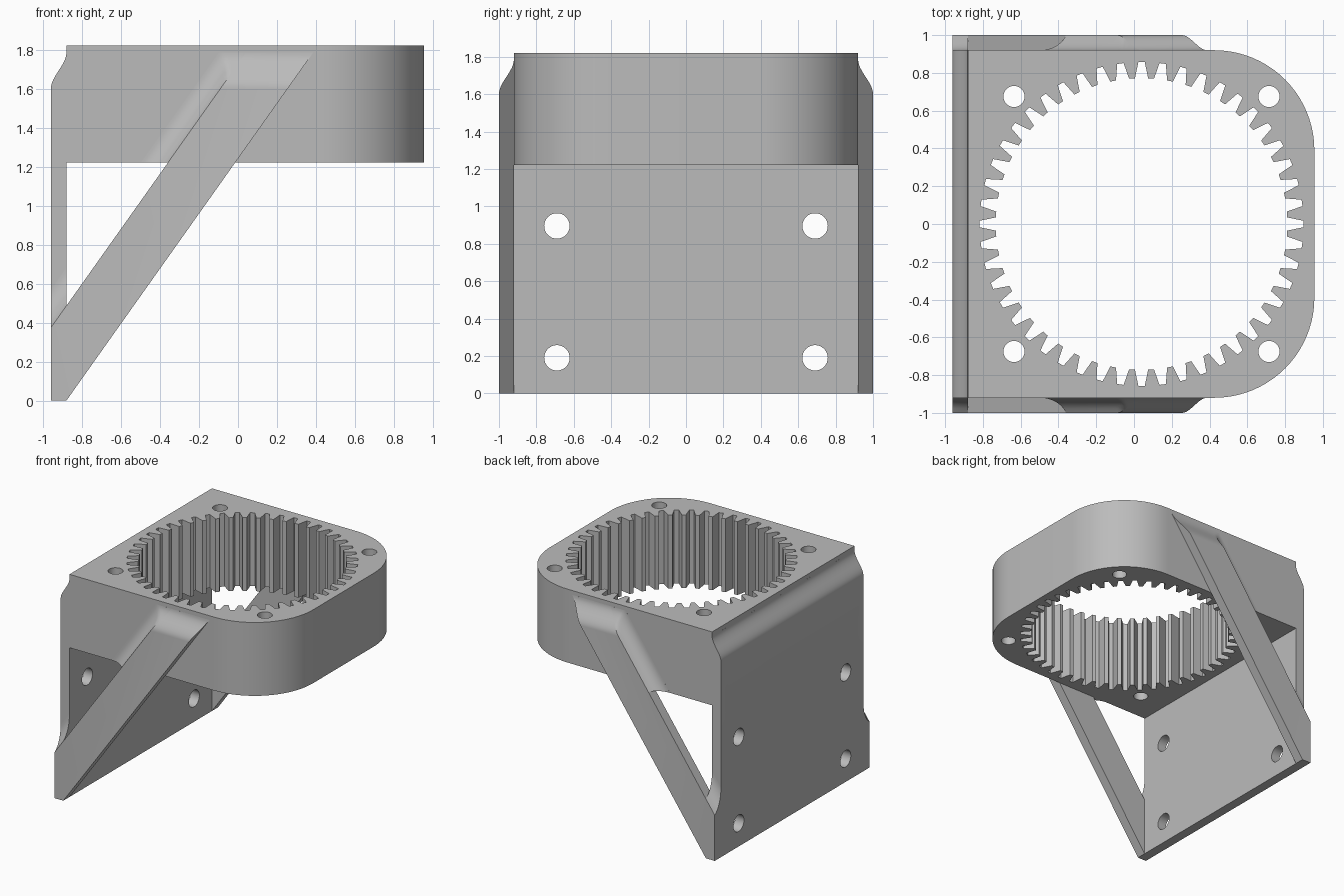
import bpy, bmesh, math
from mathutils import Vector

if "Cube" in bpy.data.objects:
    bpy.data.objects.remove(bpy.data.objects["Cube"], do_unlink=True)

grey = bpy.data.materials.new("grey_plastic")
grey.use_nodes = True
grey.diffuse_color = (0.5, 0.5, 0.5, 1)
grey.node_tree.nodes["Principled BSDF"].inputs["Base Color"].default_value = grey.diffuse_color

SIDE = 0.92            # half depth of the block and plate
STEP = 0.08            # how far the struts and back plate stand proud
BACK = -0.88           # back of the block, inner face of the plate
LOW, TOP = 1.22, 1.82  # block underside and top
S0, S1 = 1.6, 1.785    # heights of the S-shaped blend
SLOPE = 1.41           # strut rise over run
WIDTH = 0.345          # strut width measured along x
CENTRE = 0.04          # ring gear axis


def blend(z):
    t = min(max((z - S0) / (S1 - S0), 0), 1)
    return max(1 - t * t * (3 - 2 * t), 0.002)


blend_heights = [S0 + (S1 - S0) * i / 12 for i in range(13)]


def link(name, mesh):
    ob = bpy.data.objects.new(name, mesh)
    bpy.context.collection.objects.link(ob)
    mesh.materials.clear()
    mesh.materials.append(grey)
    return ob


def smooth(ob):
    bpy.ops.object.select_all(action="DESELECT")
    ob.select_set(True)
    bpy.context.view_layer.objects.active = ob
    bpy.ops.object.shade_smooth_by_angle(angle=math.radians(25))


def loft(name, rings, cuts=()):
    """Skin closed rings, cap the ends, then trim by (point, normal) planes."""
    bm = bmesh.new()
    rows = [[bm.verts.new(p) for p in ring] for ring in rings]
    n = len(rows[0])
    for a, b in zip(rows, rows[1:]):
        for i in range(n):
            j = (i + 1) % n
            bm.faces.new((a[i], a[j], b[j], b[i]))
    bm.faces.new(rows[0])
    bm.faces.new(rows[-1])
    for point, normal in cuts:
        bmesh.ops.bisect_plane(bm, geom=bm.verts[:] + bm.edges[:] + bm.faces[:],
                               plane_co=point, plane_no=normal, clear_outer=True)
        bmesh.ops.holes_fill(bm, edges=[e for e in bm.edges if e.is_boundary])
    bmesh.ops.recalc_face_normals(bm, faces=bm.faces[:])
    mesh = bpy.data.meshes.new(name)
    bm.to_mesh(mesh)
    bm.free()
    return link(name, mesh)


def circle(x, y, r, n=32):
    return [(x + r * math.cos(math.tau * i / n), y + r * math.sin(math.tau * i / n))
            for i in range(n)]


# Block outline: square at the back, large round corners at the front
radius, end = 0.53, 0.955
outline = [(BACK, SIDE), (BACK, -SIDE)]
for sign, start in ((-1, -90), (1, 0)):
    for i in range(21):
        a = math.radians(start + 4.5 * i)
        outline.append((end - radius + radius * math.cos(a),
                        sign * (SIDE - radius) + radius * math.sin(a)))

# Internal gear: each tooth space narrows outward
TEETH = 48
space = [(0.772, -0.035), (0.815, -0.026), (0.857, -0.017),
         (0.857, 0.017), (0.815, 0.026), (0.772, 0.035)]
gear = []
for k in range(TEETH):
    for r, w in space:
        a = math.tau * k / TEETH + w / r
        gear.append((CENTRE + r * math.cos(a), r * math.sin(a)))

loops = [outline, gear]
loops += [circle(CENTRE + sx * 0.675, sy * 0.675, 0.056) for sx in (-1, 1) for sy in (-1, 1)]
curve = bpy.data.curves.new("ring_gear_outline", "CURVE")
curve.dimensions = "2D"
curve.fill_mode = "BOTH"
curve.extrude = (TOP - LOW) / 2
for loop in loops:
    spline = curve.splines.new("POLY")
    spline.points.add(len(loop) - 1)
    for p, (x, y) in zip(spline.points, loop):
        p.co = (x, y, 0, 1)
    spline.use_cyclic_u = True
helper = bpy.data.objects.new("ring_gear_outline", curve)
bpy.context.collection.objects.link(helper)
graph = bpy.context.evaluated_depsgraph_get()
mesh = bpy.data.meshes.new_from_object(helper.evaluated_get(graph))
bpy.data.objects.remove(helper, do_unlink=True)
bm = bmesh.new()
bm.from_mesh(mesh)
bmesh.ops.remove_doubles(bm, verts=bm.verts[:], dist=0.0001)
bmesh.ops.translate(bm, verts=bm.verts[:], vec=(0, 0, (LOW + TOP) / 2))
bmesh.ops.recalc_face_normals(bm, faces=bm.faces[:])
bm.to_mesh(mesh)
bm.free()
smooth(link("ring_gear_block", mesh))

# Back plate with blended top
profile = [(BACK, S1), (BACK, 0), (BACK - STEP, 0)]
profile += [(BACK - STEP * blend(z), z) for z in blend_heights]
plate = loft("back_plate", [[(x, y, z) for x, z in profile] for y in (-SIDE, SIDE)])

# Mounting holes through the plate
for y in (-0.69, 0.69):
    for z in (0.19, 0.895):
        ends = [[(x, y + cy, z + cz) for cy, cz in circle(0, 0, 0.068)]
                for x in (BACK - 0.2, BACK + 0.1)]
        cutter = loft("hole_cutter", ends)
        cutter.hide_render = True
        cut = plate.modifiers.new("hole", "BOOLEAN")
        cut.operation = "DIFFERENCE"
        cut.solver = "EXACT"
        cut.object = cutter
        bpy.context.view_layer.objects.active = plate
        bpy.ops.object.modifier_apply(modifier=cut.name)
        bpy.data.objects.remove(cutter, do_unlink=True)
smooth(plate)

# Cross-sections along x: flat strut, then concave fillet above it
strut = [(0, 1), (-WIDTH, 1)]
fillet_r, reach = 0.12, 0.113
fillet = []
for i in range(11):
    p = reach * i / 10
    h = (fillet_r - math.sqrt(fillet_r ** 2 - (reach - p) ** 2)) / STEP
    fillet.append((-WIDTH - p * math.hypot(1, SLOPE) / SLOPE, max(h, 0.002)))


def slanted(name, section, side, cuts):
    rings = []
    for z in [-0.3] + blend_heights:
        x0 = BACK + z / SLOPE
        ring = [(x0 + dx, side * (SIDE + STEP * min(h, blend(z))), z) for dx, h in section]
        ring += [(x0 + section[i][0], side * SIDE, z) for i in (-1, 0)]
        rings.append(ring)
    smooth(loft(name, rings, cuts))


rear = (Vector((BACK - STEP, 0, 0)), Vector((-1, 0, 0)))
inner = (Vector((BACK, 0, 0)), Vector((1, 0, 0)))
ground = (Vector((0, 0, 0)), Vector((0, 0, -1)))
underside = (Vector((0, 0, LOW)), Vector((0, 0, -1)))

# Struts and their fillets on both sides
for label, side in (("right", -1), ("left", 1)):
    slanted(label + "_strut", strut, side, [rear, ground])
    slanted(label + "_plate_fillet", fillet, side, [rear, inner])
    slanted(label + "_block_fillet", fillet, side, [underside])
